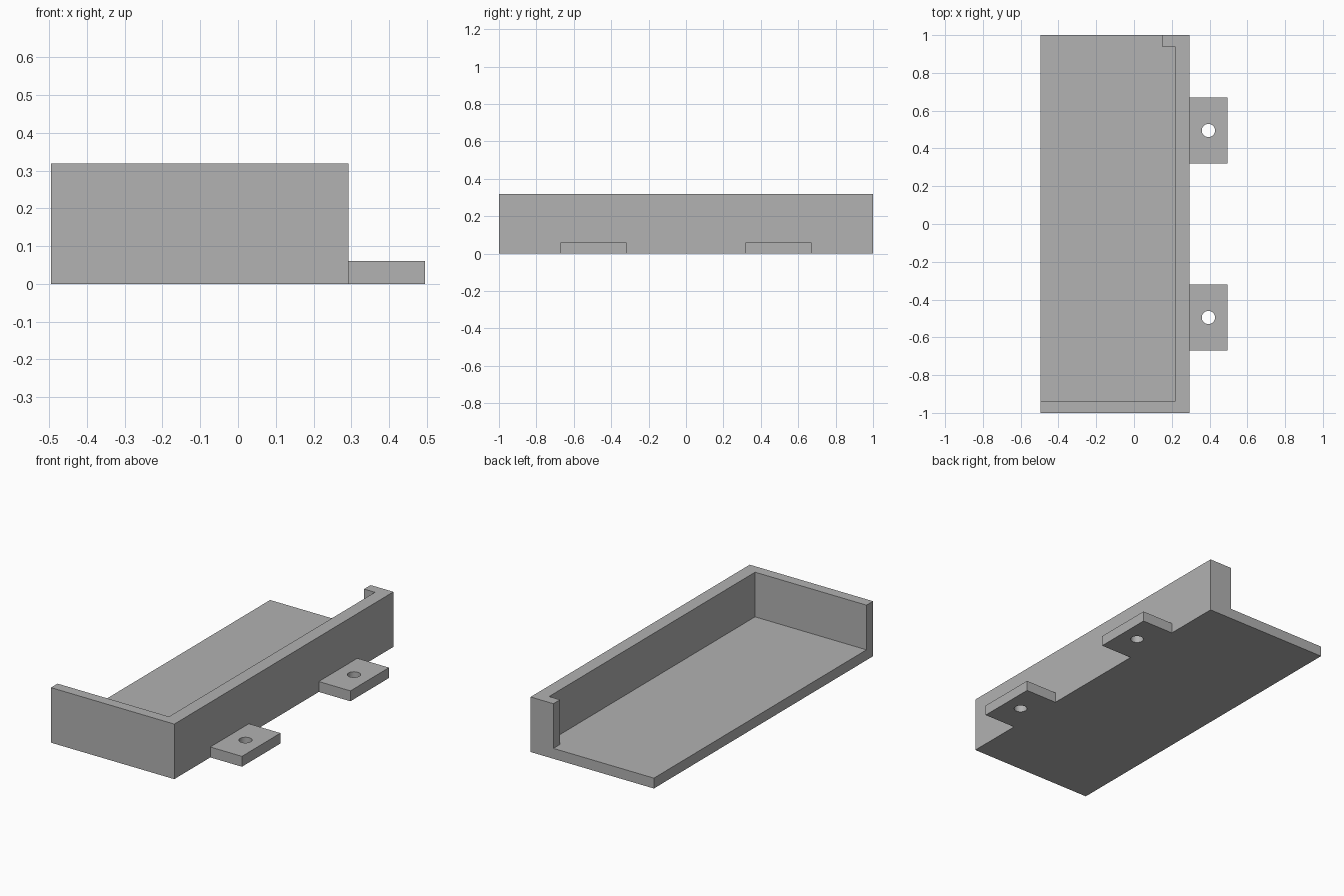
import bpy
import bmesh
from mathutils import Vector

cube = bpy.data.objects.get("Cube")
if cube:
    bpy.data.objects.remove(cube, do_unlink=True)

grey = bpy.data.materials.new("plain_grey")
grey.use_nodes = True
grey.diffuse_color = (0.445, 0.445, 0.445, 1)
grey.node_tree.nodes["Principled BSDF"].inputs["Base Color"].default_value = grey.diffuse_color


def prism(name, outline, bottom, top):
    """Extrude a flat xy outline from bottom to top."""
    bm = bmesh.new()
    base = bm.faces.new([bm.verts.new((x, y, bottom)) for x, y in outline])
    grown = bmesh.ops.extrude_face_region(bm, geom=[base])["geom"]
    moved = [v for v in grown if isinstance(v, bmesh.types.BMVert)]
    bmesh.ops.translate(bm, verts=moved, vec=Vector((0, 0, top - bottom)))
    bmesh.ops.recalc_face_normals(bm, faces=bm.faces)
    mesh = bpy.data.meshes.new(name)
    bm.to_mesh(mesh)
    bm.free()
    mesh.materials.append(grey)
    obj = bpy.data.objects.new(name, mesh)
    bpy.context.collection.objects.link(obj)
    return obj


def rectangle(x0, x1, y0, y1):
    return [(x0, y0), (x1, y0), (x1, y1), (x0, y1)]


def cut(obj, cutter):
    """Subtract the cutter, then remove it."""
    mod = obj.modifiers.new("cut", "BOOLEAN")
    mod.operation = "DIFFERENCE"
    mod.solver = "EXACT"
    mod.object = cutter
    cutter.hide_render = True
    bpy.ops.object.select_all(action="DESELECT")
    bpy.context.view_layer.objects.active = obj
    obj.select_set(True)
    bpy.ops.object.modifier_apply(modifier=mod.name)
    bpy.data.objects.remove(cutter, do_unlink=True)


left, wall_out, tab_end = -0.495, 0.293, 0.495
wall_in, lip = 0.217, 0.147
end_in, height, floor = 0.94, 0.318, 0.06

# Tray: a block hollowed out, open on one side and most of the back, with a corner lip
tray = prism("tray", rectangle(left, wall_out, -1, 1), 0, height)
hollow = [(-0.7, -end_in), (wall_in, -end_in), (wall_in, end_in),
          (lip, end_in), (lip, 1.2), (-0.7, 1.2)]
cut(tray, prism("tray_cutter", hollow, floor, 0.5))

# Mounting tabs with a screw hole each
for name, y in (("front_tab", -0.495), ("back_tab", 0.495)):
    tab = prism(name, rectangle(wall_out, tab_end, y - 0.176, y + 0.176), 0, floor)
    bpy.ops.mesh.primitive_cylinder_add(vertices=32, radius=0.035, depth=0.3,
                                        location=(0.394, y, 0))
    drill = bpy.context.object
    drill.data.materials.append(grey)
    cut(tab, drill)
    bpy.ops.object.shade_smooth_by_angle()
